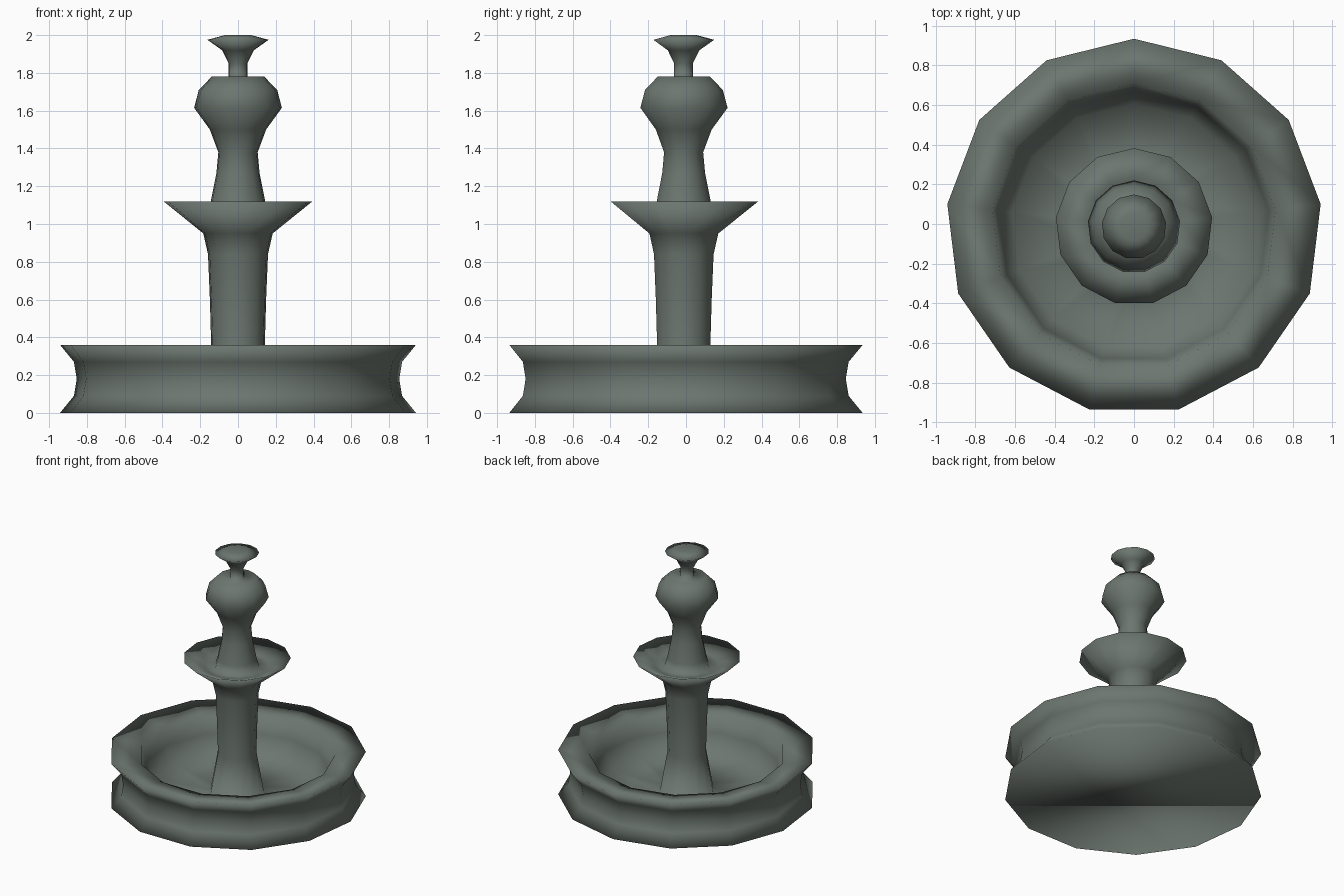
import bpy, bmesh, math

if "Cube" in bpy.data.objects:
    bpy.data.objects.remove(bpy.data.objects["Cube"])

SIDES = 13
Y_OFF = -0.014   # centres the odd-sided outline on y = 0

stone = bpy.data.materials.new("weathered grey green stone")
stone.diffuse_color = (0.15, 0.18, 0.16, 1)
stone.use_nodes = True
stone.node_tree.nodes["Principled BSDF"].inputs["Base Color"].default_value = stone.diffuse_color


def lathe(name, profile):
    """Turn a (radius, height) profile into a 13-sided solid with a flat base."""
    bm = bmesh.new()
    rings = []
    for r, z in profile:
        if r == 0:
            v = bm.verts.new((0, Y_OFF, z))
            rings.append([v] * SIDES)
        else:
            ring = []
            for k in range(SIDES):
                a = math.pi / 2 + 2 * math.pi * k / SIDES
                ring.append(bm.verts.new((r * math.cos(a), r * math.sin(a) + Y_OFF, z)))
            rings.append(ring)
    for lo, hi in zip(rings, rings[1:]):
        for k in range(SIDES):
            n = (k + 1) % SIDES
            corners = list(dict.fromkeys((lo[k], lo[n], hi[n], hi[k])))
            bm.faces.new(corners).smooth = True
    bm.faces.new(rings[0][::-1]).smooth = True
    mesh = bpy.data.meshes.new(name)
    bm.to_mesh(mesh)
    bm.free()
    mesh.materials.append(stone)
    obj = bpy.data.objects.new(name, mesh)
    bpy.context.collection.objects.link(obj)
    return obj


# Whole stonework in one turned profile: flared foot, waist, broad rim,
# inner wall and floor, then the column and middle bowl,
# the baluster with its bulb, and the spout on top
lathe("fountain", [
    (0.949, 0), (0.875, 0.09), (0.86, 0.18), (0.875, 0.27), (0.949, 0.36),
    (0.72, 0.33), (0.685, 0.20), (0.62, 0.06), (0.20, 0.03),
    (0.143, 0.36), (0.15, 0.60), (0.16, 0.84), (0.185, 0.95), (0.397, 1.12),
    (0.24, 1.055), (0.165, 1.05), (0.145, 1.12), (0.115, 1.27), (0.105, 1.38),
    (0.15, 1.50), (0.234, 1.615), (0.209, 1.71), (0.14, 1.78),
    (0.05, 1.77), (0.05, 1.85), (0.085, 1.92), (0.163, 1.975),
    (0.07, 2.0), (0, 2.0)])
